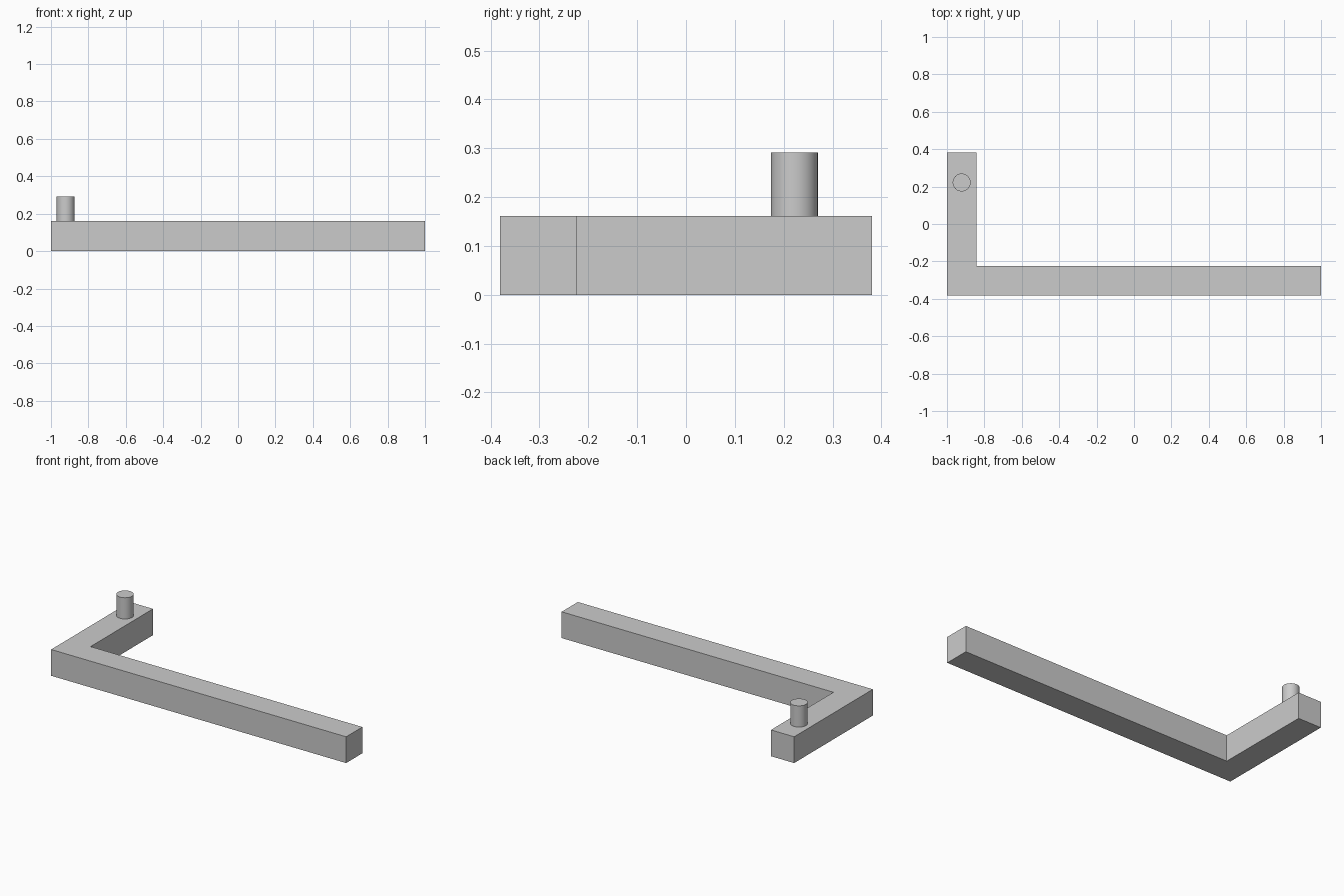
import bpy, bmesh
from mathutils import Matrix

if "Cube" in bpy.data.objects:
    bpy.data.objects.remove(bpy.data.objects["Cube"])

HALF_X, HALF_Y = 1.0, 0.381     # overall half extents
W, H = 0.157, 0.161             # bar width and height
PIN_R, PIN_TOP = 0.048, 0.291

grey = bpy.data.materials.new("light grey")
grey.diffuse_color = (0.6, 0.6, 0.6, 1)
grey.use_nodes = True
grey.node_tree.nodes["Principled BSDF"].inputs["Base Color"].default_value = grey.diffuse_color


def add_object(name, bm):
    bmesh.ops.recalc_face_normals(bm, faces=bm.faces)
    mesh = bpy.data.meshes.new(name)
    bm.to_mesh(mesh)
    bm.free()
    mesh.materials.append(grey)
    obj = bpy.data.objects.new(name, mesh)
    bpy.context.collection.objects.link(obj)
    return obj


# L-shaped bar: extruded outline
outline = [(-HALF_X, -HALF_Y), (HALF_X, -HALF_Y), (HALF_X, -HALF_Y + W),
           (-HALF_X + W, -HALF_Y + W), (-HALF_X + W, HALF_Y), (-HALF_X, HALF_Y)]
bm = bmesh.new()
base = bm.faces.new([bm.verts.new((x, y, 0)) for x, y in outline])
ext = bmesh.ops.extrude_face_region(bm, geom=[base], use_keep_orig=True)
top = [v for v in ext["geom"] if isinstance(v, bmesh.types.BMVert)]
bmesh.ops.translate(bm, verts=top, vec=(0, 0, H))
add_object("l_shaped_bar", bm)

# Round pin standing near the end of the short arm
bottom = H - 0.01
bm = bmesh.new()
bmesh.ops.create_cone(
    bm, cap_ends=True, segments=32, radius1=PIN_R, radius2=PIN_R,
    depth=PIN_TOP - bottom,
    matrix=Matrix.Translation((-HALF_X + W / 2, 0.222, (PIN_TOP + bottom) / 2)))
pin = add_object("round_pin", bm)
for face in pin.data.polygons:
    face.use_smooth = abs(face.normal.z) < 0.5
bpy.context.view_layer.objects.active = pin
pin.select_set(True)
bpy.ops.object.shade_smooth_by_angle()
